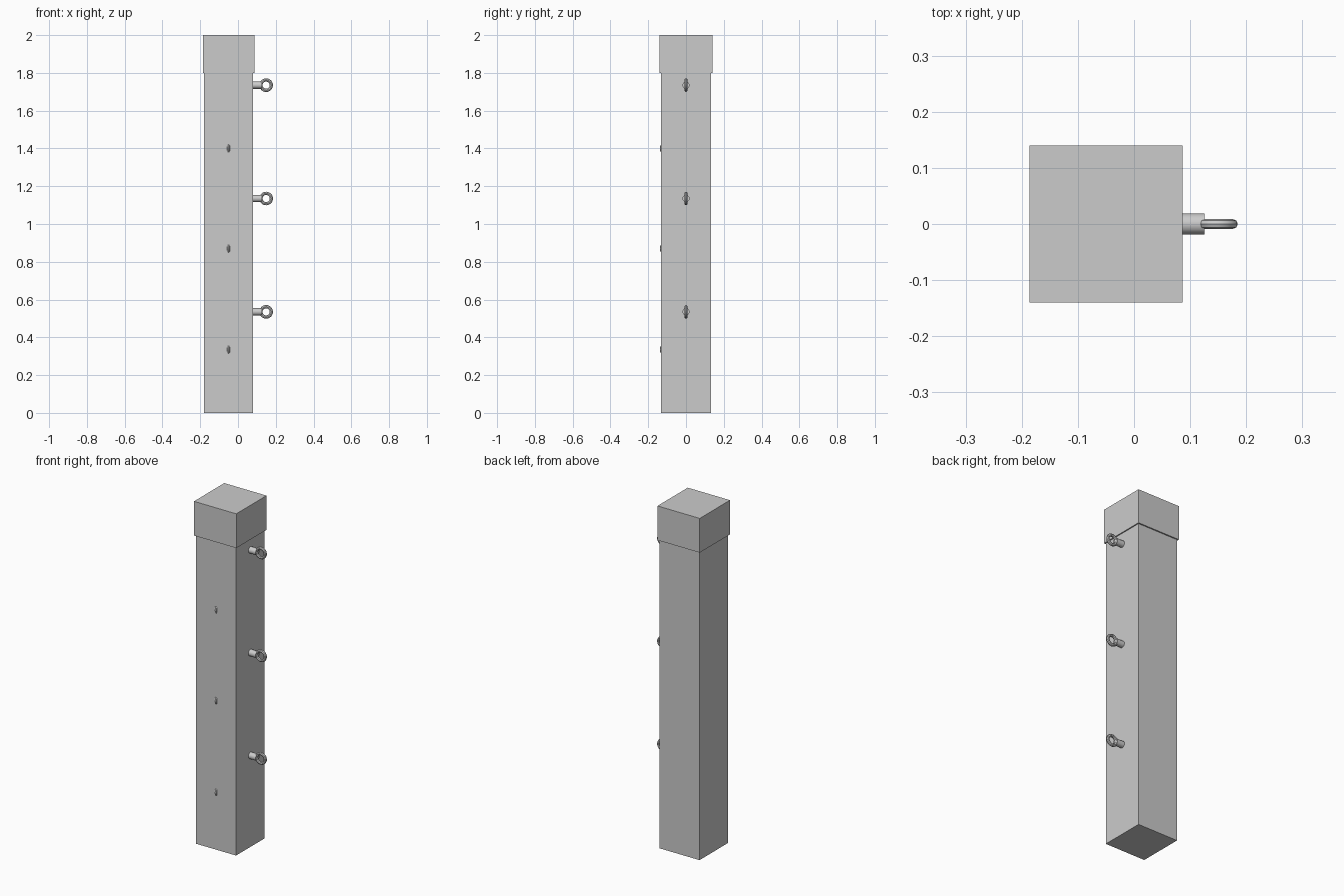
import bpy
import math
from mathutils import Matrix, Vector

if "Cube" in bpy.data.objects:
    bpy.data.objects.remove(bpy.data.objects["Cube"])

# Single grey finish
GREY = (0.6, 0.6, 0.6, 1.0)
grey = bpy.data.materials.new("plain_grey")
grey.use_nodes = True
grey.diffuse_color = GREY
grey.node_tree.nodes["Principled BSDF"].inputs["Base Color"].default_value = GREY

POST_X = -0.05
HALF_X, HALF_Y = 0.13, 0.132


def finish(name, smooth=False):
    obj = bpy.context.object
    obj.name = name
    obj.data.materials.clear()
    obj.data.materials.append(grey)
    if smooth:
        bpy.ops.object.shade_smooth_by_angle(angle=math.radians(40))
    return obj


def box(name, half_x, half_y, bottom, top):
    bpy.ops.mesh.primitive_cube_add(size=1)
    size = Vector((2 * half_x, 2 * half_y, top - bottom))
    move = Matrix.Translation((POST_X, 0, (bottom + top) / 2))
    bpy.context.object.data.transform(move @ Matrix.Diagonal(size.to_4d()))
    return finish(name)


def eye_bolt(name, x, y, z, turn):
    """Shank and upright ring, pointing along +x before the turn."""
    place = Matrix.Translation((x, y, z)) @ Matrix.Rotation(turn, 4, "Z")
    bpy.ops.mesh.primitive_cylinder_add(vertices=12, radius=0.019, depth=0.066)
    lay = Matrix.Translation((0.013, 0, 0)) @ Matrix.Rotation(math.pi / 2, 4, "Y")
    bpy.context.object.data.transform(place @ lay)
    finish(name + "_shank", smooth=True)
    bpy.ops.mesh.primitive_torus_add(major_radius=0.0275, minor_radius=0.0085,
                                     major_segments=24, minor_segments=8)
    lay = Matrix.Translation((0.069, 0, 0)) @ Matrix.Rotation(math.pi / 2, 4, "X")
    bpy.context.object.data.transform(place @ lay)
    finish(name + "_ring", smooth=True)


# Post and its wider cap
box("post", HALF_X, HALF_Y, 0, 1.82)
box("post_cap", 0.1365, 0.1395, 1.80, 2.0)

# Exposed eye bolts on the side, and sunken ones whose rings just break the front
for i, (side_z, front_z) in enumerate([(0.535, 0.335), (1.135, 0.87), (1.735, 1.40)], 1):
    eye_bolt(f"side_bolt_{i}", POST_X + HALF_X, 0, side_z, 0)
    eye_bolt(f"front_bolt_{i}", POST_X, 0.098 - HALF_Y, front_z, -math.pi / 2)
